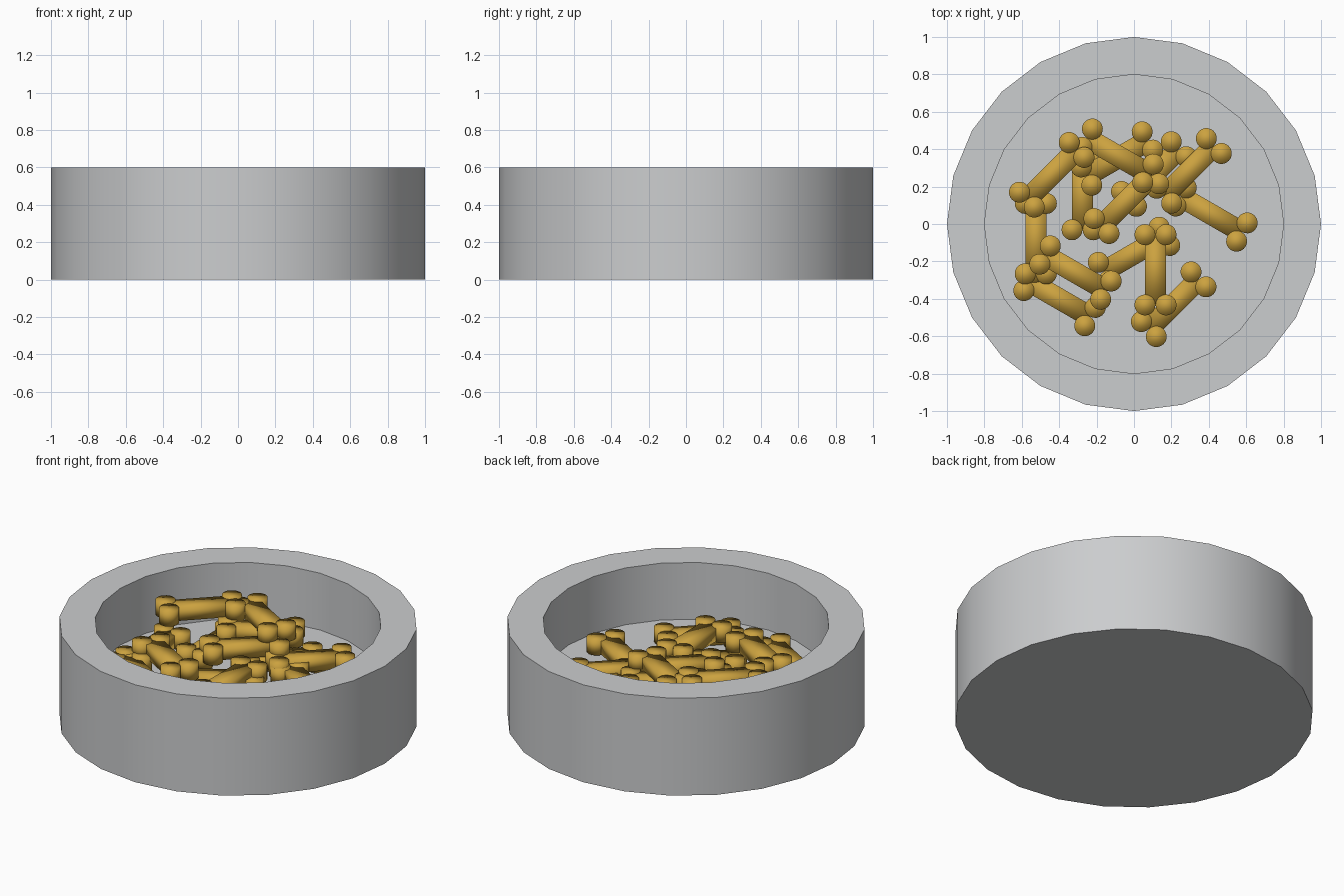
import bpy, bmesh, math
from mathutils import Matrix, Vector

if "Cube" in bpy.data.objects:
    bpy.data.objects.remove(bpy.data.objects["Cube"])


def material(name, color):
    m = bpy.data.materials.new(name)
    m.diffuse_color = (*color, 1)
    m.use_nodes = True
    m.node_tree.nodes["Principled BSDF"].inputs["Base Color"].default_value = m.diffuse_color
    return m


GREY = material("bowl grey", (0.60, 0.61, 0.62))
GOLD = material("biscuit gold", (0.60, 0.36, 0.05))


def add_object(name, bm, mat):
    bmesh.ops.recalc_face_normals(bm, faces=bm.faces)
    mesh = bpy.data.meshes.new(name)
    bm.to_mesh(mesh)
    bm.free()
    mesh.materials.append(mat)
    ob = bpy.data.objects.new(name, mesh)
    bpy.context.collection.objects.link(ob)
    return ob


# Bowl: closed profile swept round 24 sides
SIDES = 24
bm = bmesh.new()
rings = []
for r, z in [(1, 0), (1, 0.6), (0.8, 0.6), (0.8, 0.25)]:
    rings.append([bm.verts.new((r * math.sin(2 * math.pi * i / SIDES),
                                r * math.cos(2 * math.pi * i / SIDES), z))
                  for i in range(SIDES)])
for a, b in zip(rings, rings[1:]):
    for i in range(SIDES):
        j = (i + 1) % SIDES
        bm.faces.new((a[i], a[j], b[j], b[i]))
bm.faces.new(rings[0])
bm.faces.new(rings[-1])
bowl = add_object("bowl", bm, GREY)
bowl.select_set(True)
bpy.context.view_layer.objects.active = bowl
bpy.ops.object.shade_smooth_by_angle(angle=math.radians(35))

# Biscuit: shaft with two round knobs at each end
LENGTH, SPREAD, KNOB, THICK = 0.376, 0.0565, 0.056, 0.09
bm = bmesh.new()
bmesh.ops.create_cube(bm, size=1, matrix=Matrix.Diagonal((LENGTH, 0.112, 0.08, 1)))
for sx in (-1, 1):
    for sy in (-1, 1):
        bmesh.ops.create_cone(bm, cap_ends=True, segments=20, radius1=KNOB, radius2=KNOB,
                              depth=THICK, matrix=Matrix.Translation((sx * LENGTH / 2, sy * SPREAD, 0)))
for f in bm.faces:
    f.smooth = True
biscuit = add_object("biscuit", bm, GOLD)

# Pile of biscuits: centre x, y, z and heading in degrees
PILE = [
    (-0.44, 0.263, 0.470, 45), (-0.088, 0.365, 0.460, -30),
    (-0.275, 0.157, 0.330, 90), (-0.525, -0.078, 0.335, 90),
    (-0.398, -0.401, 0.330, -30), (-0.313, -0.260, 0.395, -30),
    (0.0, -0.160, 0.310, 30), (0.115, -0.245, 0.365, 90),
    (0.212, -0.429, 0.300, 45), (-0.041, 0.122, 0.390, 45),
    (0.414, 0.051, 0.310, -30), (0.294, 0.284, 0.335, 45),
    (-0.091, 0.350, 0.390, 30), (0.106, 0.267, 0.300, 45),
]
for n, (x, y, z, deg) in enumerate(PILE):
    ob = biscuit if n == 0 else bpy.data.objects.new(f"biscuit_{n + 1}", biscuit.data)
    if n:
        bpy.context.collection.objects.link(ob)
    ob.location = (x, y, z)
    ob.rotation_euler = (0, 0, math.radians(deg))
